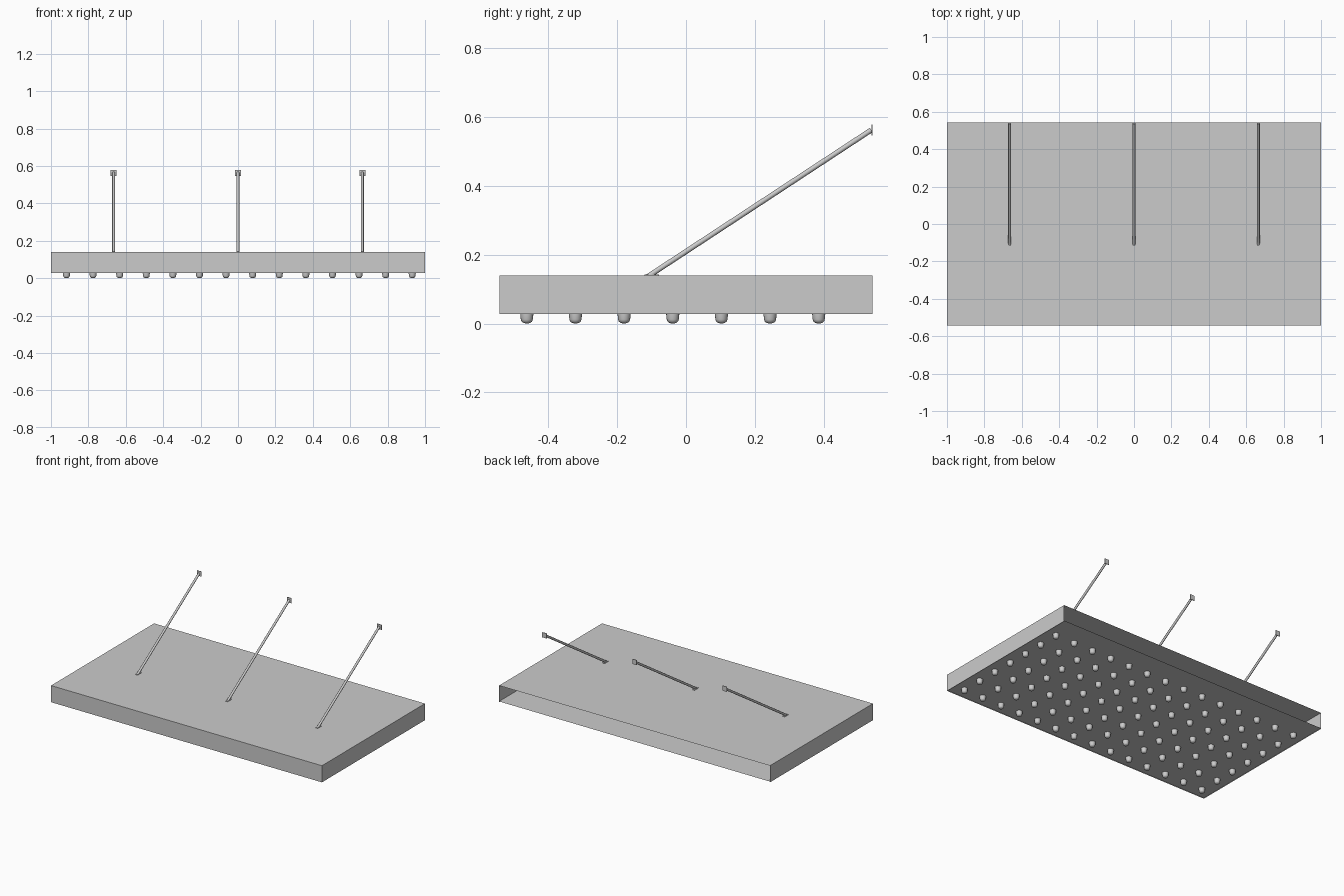
import bpy, bmesh, math
from mathutils import Vector, Matrix

if "Cube" in bpy.data.objects:
    bpy.data.objects.remove(bpy.data.objects["Cube"])

grey = bpy.data.materials.new("plain grey")
grey.diffuse_color = (0.6, 0.6, 0.6, 1)
grey.use_nodes = True
grey.node_tree.nodes["Principled BSDF"].inputs["Base Color"].default_value = grey.diffuse_color

HX, HY = 1.0, 0.543          # half size of the canopy
Z0, Z1 = 0.028, 0.139        # underside and top of the canopy
SOFFIT = 0.033               # slightly recessed lamp panel


def finish(name, bm, smooth=False):
    me = bpy.data.meshes.new(name)
    bm.to_mesh(me)
    bm.free()
    me.materials.append(grey)
    ob = bpy.data.objects.new(name, me)
    bpy.context.collection.objects.link(ob)
    if smooth:
        bpy.ops.object.select_all(action='DESELECT')
        ob.select_set(True)
        bpy.context.view_layer.objects.active = ob
        bpy.ops.object.shade_smooth_by_angle(angle=math.radians(40))
    return ob


def box(bm, centre, size):
    m = Matrix.Translation(centre) @ Matrix.Diagonal((*size, 1))
    bmesh.ops.create_cube(bm, size=1, matrix=m)


# Canopy shell: thin sheet box, open at the back and underneath
bm = bmesh.new()
box(bm, (0, 0, (Z0 + Z1) / 2), (2 * HX, 2 * HY, Z1 - Z0))
bm.normal_update()
bmesh.ops.delete(bm, geom=[f for f in bm.faces if f.normal.y > 0.5 or f.normal.z < -0.5],
                 context='FACES_ONLY')
finish("canopy_shell", bm)

# Soffit panel carrying the lamps
bm = bmesh.new()
bmesh.ops.create_grid(bm, x_segments=1, y_segments=1, size=1,
                      matrix=Matrix.Translation((0, 0, SOFFIT)) @ Matrix.Diagonal((HX, HY, 1, 1)))
bmesh.ops.reverse_faces(bm, faces=bm.faces[:])
finish("soffit_panel", bm)

# Lamps: tapered round bulbs in a 14 by 7 grid
profile = [(0.0195, SOFFIT), (0.019, 0.026), (0.0175, 0.012),
           (0.0155, 0.006), (0.011, 0.0025), (0.005, 0.0005)]
N = 16
bm = bmesh.new()
for i in range(14):
    for j in range(7):
        cx, cy = -0.917 + i * 0.1422, -0.463 + j * 0.1415
        rings = [[bm.verts.new((cx + r * math.cos(2 * math.pi * k / N),
                                cy + r * math.sin(2 * math.pi * k / N), z))
                  for k in range(N)] for r, z in profile]
        for a, b in zip(rings, rings[1:]):
            for k in range(N):
                bm.faces.new((a[k], b[k], b[(k + 1) % N], a[(k + 1) % N]))
        tip = bm.verts.new((cx, cy, 0))
        for k in range(N):
            bm.faces.new((rings[-1][k], tip, rings[-1][(k + 1) % N]))
bmesh.ops.recalc_face_normals(bm, faces=bm.faces[:])
finish("soffit_lamps", bm, smooth=True)

# Tie rods with a wall plate at the top and a small foot on the canopy
for name, x in (("left", -0.665), ("middle", 0.0), ("right", 0.665)):
    low, high = Vector((x, -0.112, Z1 - 0.003)), Vector((x, 0.539, 0.563))
    d = high - low
    bm = bmesh.new()
    bmesh.ops.create_cone(bm, cap_ends=True, segments=12, radius1=0.0075, radius2=0.0075,
                          depth=d.length,
                          matrix=Matrix.Translation((low + high) / 2)
                          @ d.to_track_quat('Z', 'Y').to_matrix().to_4x4())
    finish(name + "_tie_rod", bm, smooth=True)

    bm = bmesh.new()
    box(bm, (x, HY - 0.002, 0.563), (0.033, 0.004, 0.033))
    finish(name + "_wall_plate", bm)

    bm = bmesh.new()
    box(bm, (x, -0.1, Z1 + 0.001), (0.017, 0.042, 0.004))
    finish(name + "_rod_foot", bm)
